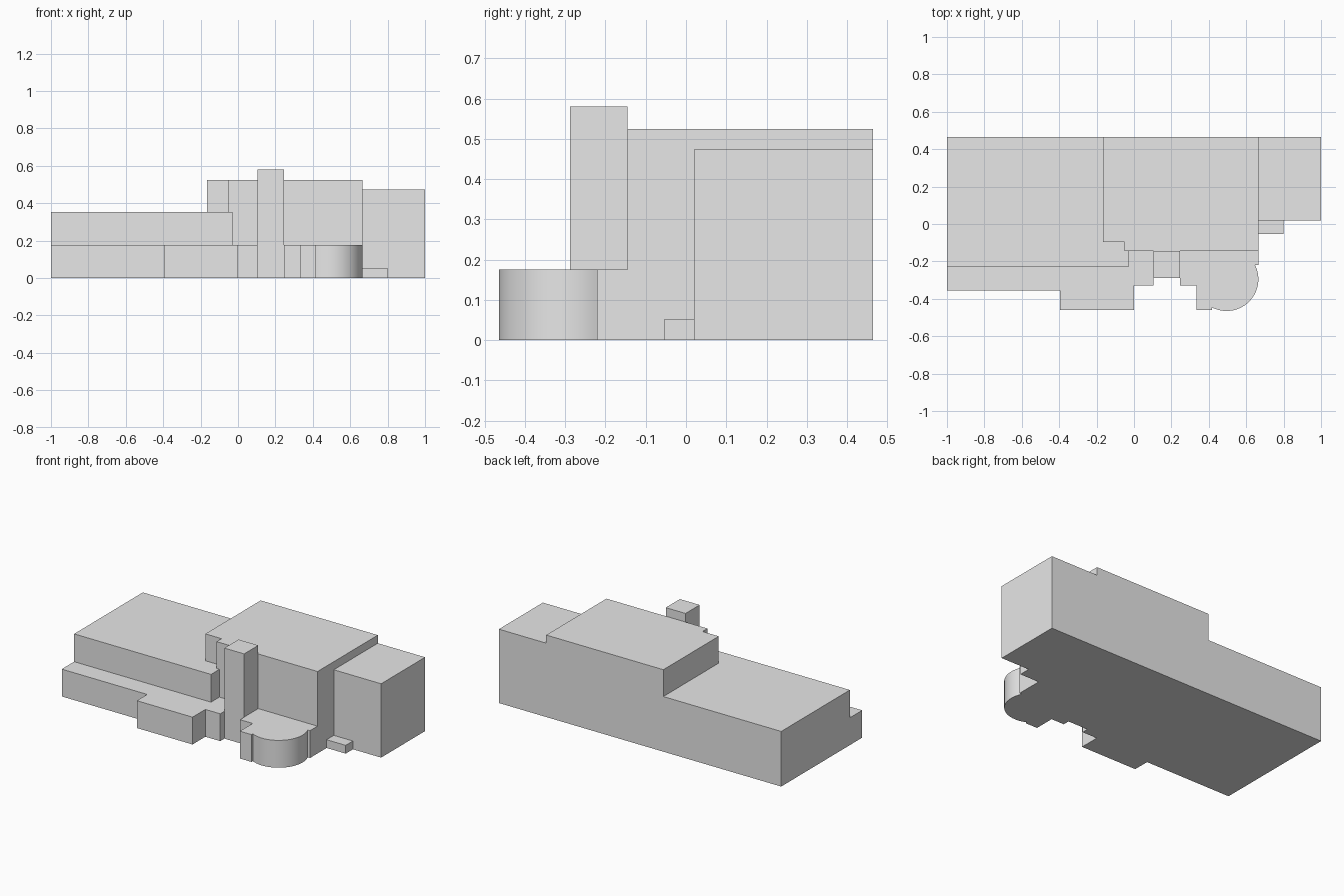
import bpy
import bmesh
from math import cos, sin, radians

cube = bpy.data.objects.get("Cube")
if cube:
    bpy.data.objects.remove(cube, do_unlink=True)

# Single plain grey for the whole massing model
GREY = (0.8, 0.8, 0.8, 1)
grey = bpy.data.materials.new("plain_grey")
grey.use_nodes = True
grey.diffuse_color = GREY
grey.node_tree.nodes["Principled BSDF"].inputs["Base Color"].default_value = GREY


def extrude_plan(name, plan, bottom, top):
    """Raise a counter-clockwise floor plan into a solid block."""
    bm = bmesh.new()
    base = bm.faces.new([bm.verts.new((x, y, bottom)) for x, y in plan])
    raised = bmesh.ops.extrude_face_region(bm, geom=[base], use_keep_orig=True)
    verts = [v for v in raised["geom"] if isinstance(v, bmesh.types.BMVert)]
    bmesh.ops.translate(bm, verts=verts, vec=(0, 0, top - bottom))
    bmesh.ops.recalc_face_normals(bm, faces=bm.faces)
    mesh = bpy.data.meshes.new(name)
    bm.to_mesh(mesh)
    bm.free()
    mesh.materials.append(grey)
    obj = bpy.data.objects.new(name, mesh)
    bpy.context.collection.objects.link(obj)
    return obj


def box_plan(x0, x1, y0, y1):
    return [(x0, y0), (x1, y0), (x1, y1), (x0, y1)]


# Shared plan lines
BACK = 0.465
EAST = 0.665
MAIN_FRONT = -0.145
PODIUM_TOP = 0.175

# Ground floor with stepped front and a rounded bay
STEPS = 40
bay = [(0.495 + 0.17 * cos(a), -0.295 + 0.17 * sin(a))
       for a in (radians(243 + 143 * i / STEPS) for i in range(STEPS + 1))]
podium_plan = [
    (-1, -0.355), (-0.395, -0.355), (-0.395, -0.46), (0, -0.46),
    (0, -0.33), (0.105, -0.33), (0.105, MAIN_FRONT),
    (0.245, MAIN_FRONT), (0.245, -0.33), (0.335, -0.33),
    (0.335, -0.46), (0.418, -0.46), *bay,
    (EAST, bay[-1][1]), (EAST, BACK), (-1, BACK),
]
podium = extrude_plan("ground_floor", podium_plan, 0, PODIUM_TOP)
bpy.ops.object.select_all(action="DESELECT")
podium.select_set(True)
bpy.context.view_layer.objects.active = podium
bpy.ops.object.shade_smooth_by_angle(angle=radians(15))

# Main block and lower wing share a stepped joint
joint = [(-0.165, -0.095), (-0.05, -0.095), (-0.05, MAIN_FRONT)]
extrude_plan("main_block",
             joint + [(EAST, MAIN_FRONT), (EAST, BACK), (-0.165, BACK)],
             PODIUM_TOP, 0.525)
extrude_plan("long_wing",
             [(-1, -0.23), (-0.03, -0.23), (-0.03, MAIN_FRONT)]
             + joint[::-1] + [(-0.165, BACK), (-1, BACK)],
             PODIUM_TOP, 0.353)

# Tower, end block and low step
extrude_plan("front_tower", box_plan(0.105, 0.245, -0.288, MAIN_FRONT), 0, 0.58)
extrude_plan("end_block", box_plan(EAST, 1, 0.02, BACK), 0, 0.473)
extrude_plan("low_step", box_plan(EAST, 0.8, -0.053, 0.02), 0, 0.053)
